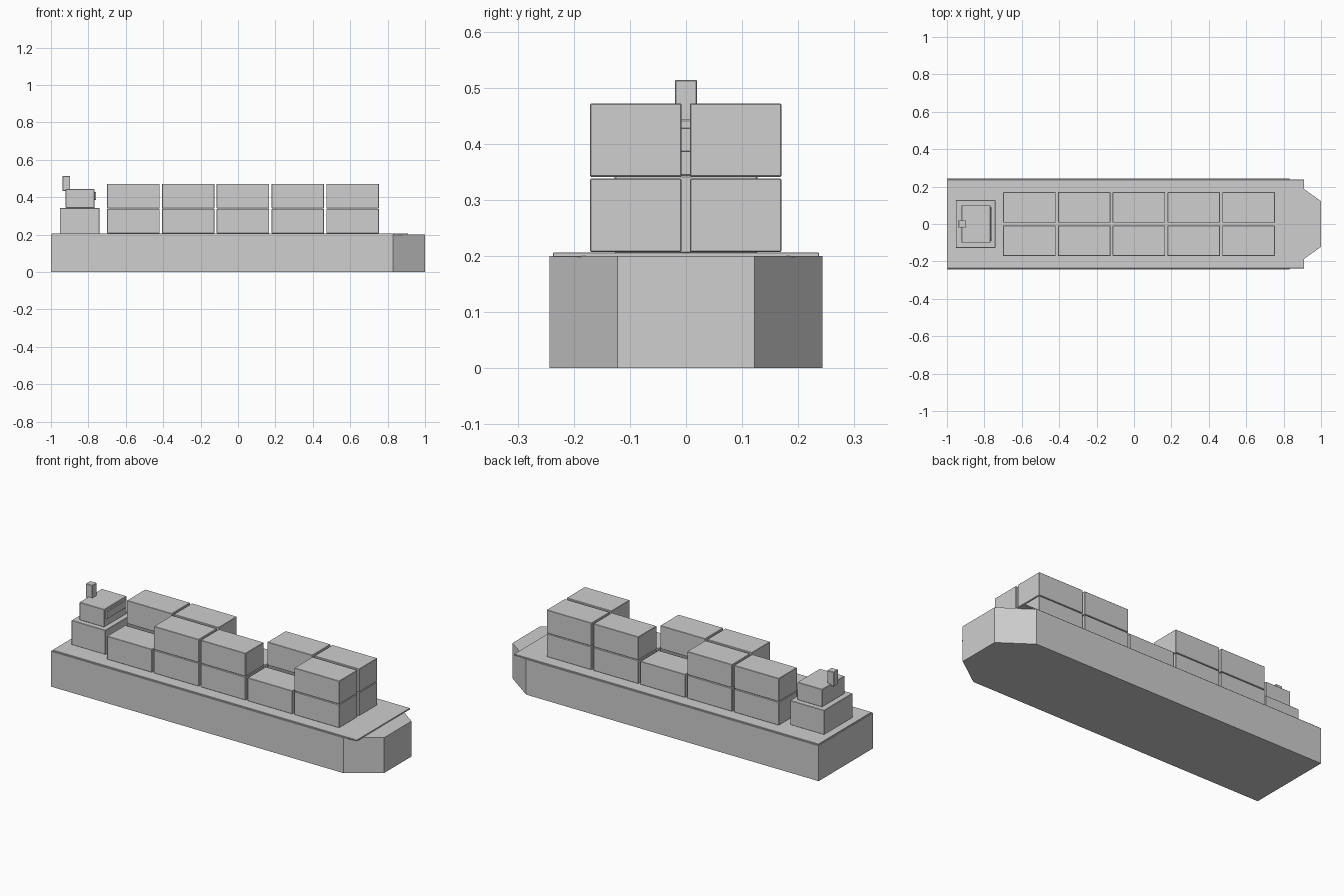
import bpy, bmesh

if "Cube" in bpy.data.objects:
    bpy.data.objects.remove(bpy.data.objects["Cube"])

grey = bpy.data.materials.new("light grey")
grey.diffuse_color = (0.62, 0.62, 0.62, 1)
grey.use_nodes = True
grey.node_tree.nodes["Principled BSDF"].inputs["Base Color"].default_value = grey.diffuse_color


def finish(name, bm, bevel=0.0):
    bmesh.ops.recalc_face_normals(bm, faces=bm.faces)
    if bevel:
        bmesh.ops.bevel(bm, geom=bm.edges[:], offset=bevel, segments=1,
                        affect='EDGES')
    me = bpy.data.meshes.new(name)
    bm.to_mesh(me)
    bm.free()
    me.materials.append(grey)
    ob = bpy.data.objects.new(name, me)
    bpy.context.collection.objects.link(ob)
    return ob


def box(name, x, y, z, bevel=0.002):
    bm = bmesh.new()
    bmesh.ops.create_cube(bm, size=1)
    for v in bm.verts:
        v.co = [(a + b) / 2 + c * (b - a) for c, (a, b) in zip(v.co, (x, y, z))]
    return finish(name, bm, bevel)


# Hull: plan outline with chamfered bow, pulled straight up
bm = bmesh.new()
half = [(-1, -0.243), (0.83, -0.243), (1, -0.122)]
outline = half + [(x, -y) for x, y in reversed(half)]
base = bm.faces.new([bm.verts.new((x, y, 0)) for x, y in outline])
top = bmesh.ops.extrude_face_region(bm, geom=[base])["geom"]
bmesh.ops.translate(bm, vec=(0, 0, 0.2),
                    verts=[g for g in top if isinstance(g, bmesh.types.BMVert)])
finish("hull", bm)

# Deck plate, overhanging the chamfered bow
box("deck", (-0.995, 0.91), (-0.237, 0.237), (0.198, 0.206), 0.001)

# Containers: two rows of five, with some upper ones left out
rows = {"front": ((-0.171, -0.008), (1, 2, 4)),
        "back": ((0.007, 0.170), (0, 1, 3, 4))}
for row, (y, upper) in rows.items():
    for i in range(5):
        x0 = -0.70 + 0.293 * i
        for level in range(2 if i in upper else 1):
            z0 = 0.207 + 0.134 * level
            box(f"container_{row}_{i + 1}_{level + 1}",
                (x0, x0 + 0.281), y, (z0, z0 + 0.131))

# Bridge at the stern
box("deckhouse", (-0.953, -0.74), (-0.127, 0.127), (0.205, 0.343))
box("bridge", (-0.922, -0.767), (-0.10, 0.10), (0.343, 0.443))
box("bridge_window", (-0.768, -0.759), (-0.087, 0.087), (0.386, 0.428), 0.001)
box("funnel", (-0.938, -0.897), (-0.02, 0.02), (0.433, 0.514))
